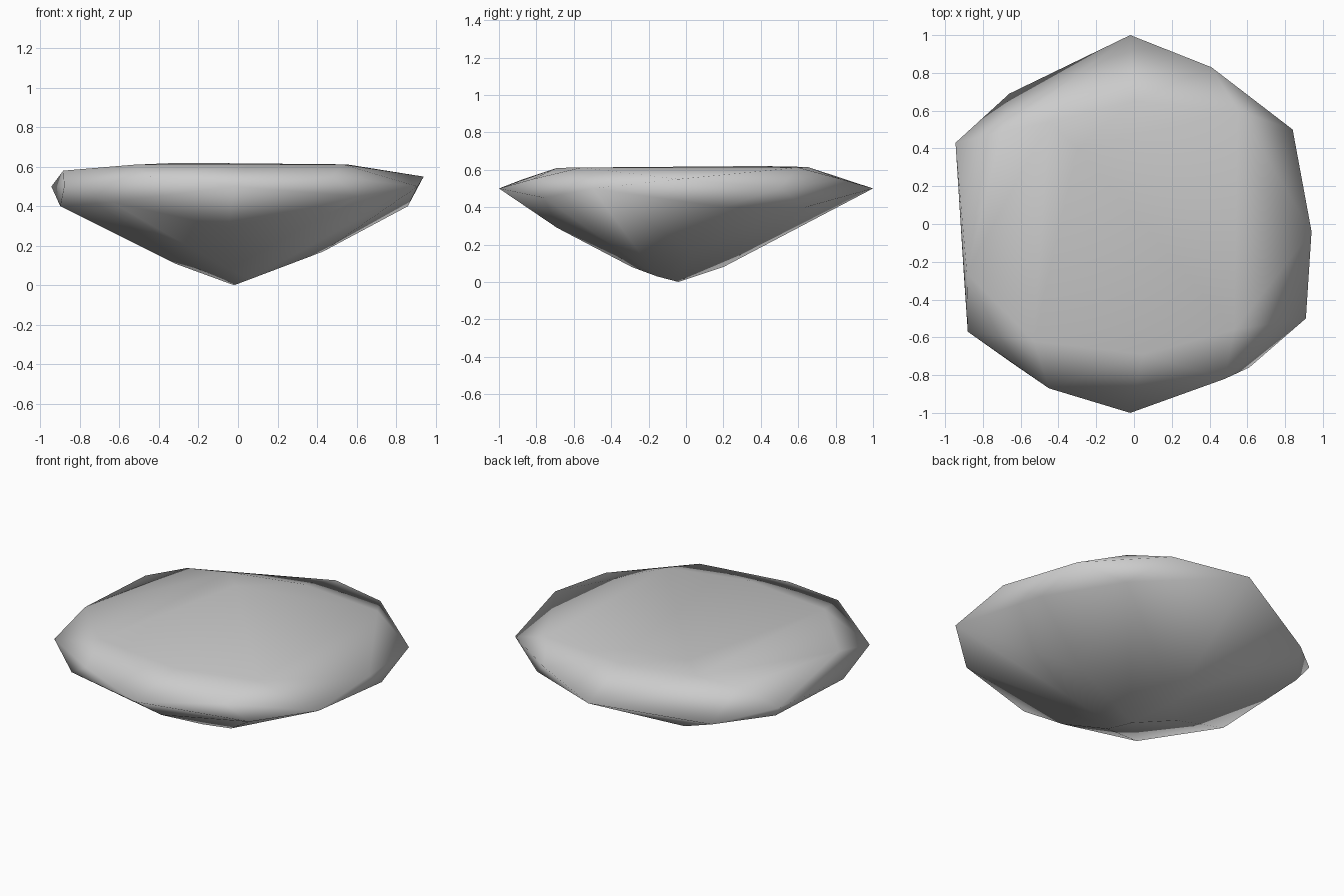
import bpy, bmesh

# Faceted stone: rings of points from the bottom tip to the flat top
tip = [(-0.02, -0.04, 0.0)]
belly = [(-0.32, 0.0, 0.11), (0.43, 0.03, 0.17), (-0.05, -0.69, 0.29),
         (-0.045, -0.29, 0.08), (-0.13, 0.2, 0.08), (0.06, -0.155, 0.03)]
under_rim = [(-0.66, 0.69, 0.42), (-0.90, -0.28, 0.40), (-0.64, -0.74, 0.42),
             (0.61, -0.76, 0.45), (0.86, 0.20, 0.40), (0.59, 0.64, 0.40),
             (-0.89, 0.38, 0.42)]
rim = [(-0.02, 1.0, 0.5), (0.84, 0.5, 0.5), (0.91, -0.5, 0.5),
       (-0.02, -1.0, 0.5), (-0.88, -0.57, 0.5), (-0.945, 0.43, 0.5)]
over_rim = [(0.41, 0.83, 0.55), (0.94, -0.04, 0.55), (0.48, -0.82, 0.55),
            (-0.45, -0.87, 0.55), (-0.885, -0.26, 0.58), (-0.70, 0.49, 0.59)]
top = [(-0.45, 0.54, 0.613), (0.0, 0.65, 0.615), (0.55, 0.60, 0.612),
       (0.53, -0.56, 0.612), (0.05, -0.69, 0.61), (-0.53, -0.62, 0.61),
       (-0.3, 0.4, 0.62)]

# Wrap the rings in a tight skin
bm = bmesh.new()
for ring in (tip, belly, under_rim, rim, over_rim, top):
    for p in ring:
        bm.verts.new(p)
bmesh.ops.convex_hull(bm, input=bm.verts[:])
bmesh.ops.delete(bm, geom=[v for v in bm.verts if not v.link_faces], context='VERTS')
bmesh.ops.recalc_face_normals(bm, faces=bm.faces[:])
for f in bm.faces:
    f.smooth = True

mesh = bpy.data.meshes.new("stone")
bm.to_mesh(mesh)
bm.free()
stone = bpy.data.objects.new("stone", mesh)
bpy.context.collection.objects.link(stone)
